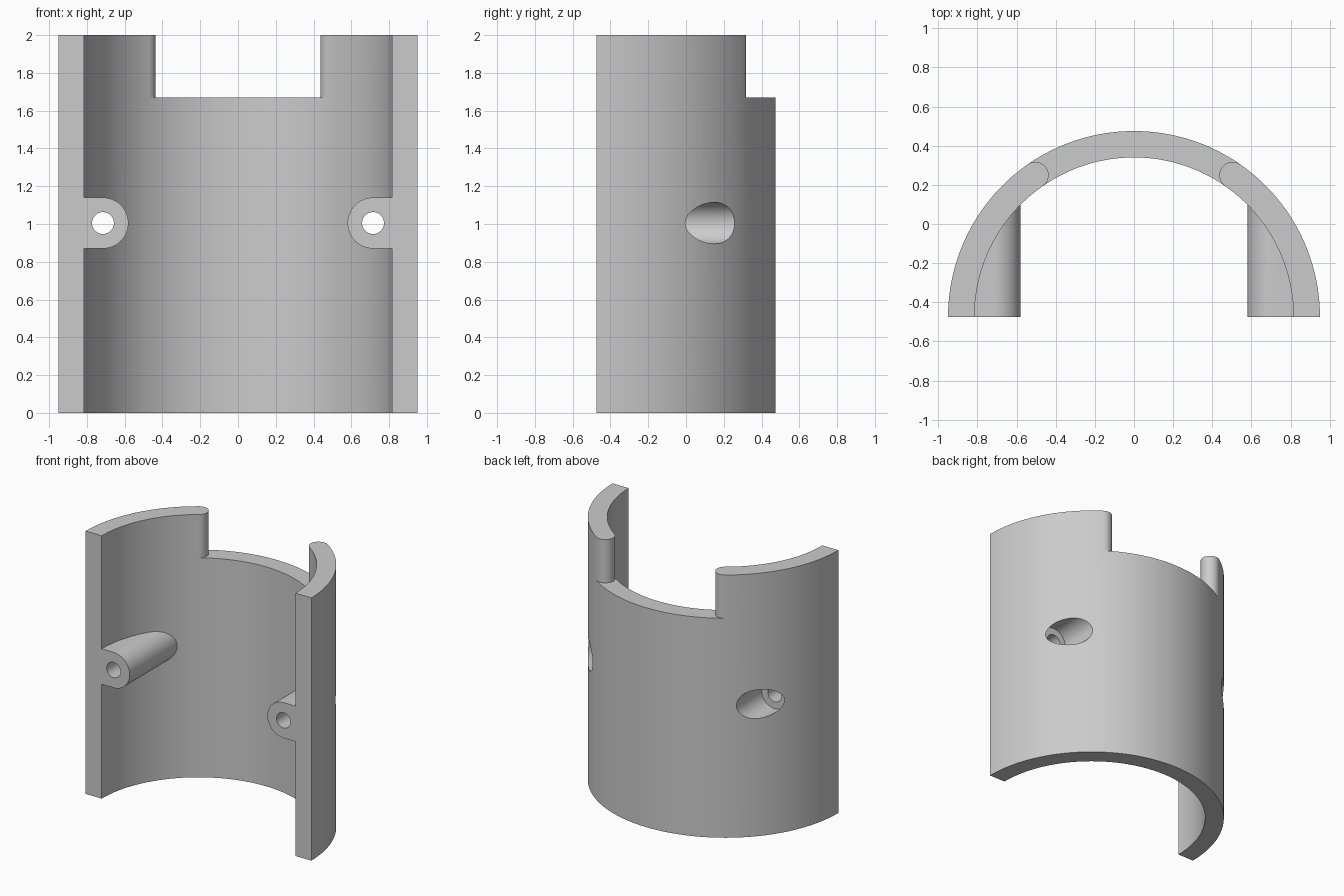
import bpy
import bmesh
from math import sin, cos, pi, radians
from mathutils import Matrix, Vector

if "Cube" in bpy.data.objects:
    bpy.data.objects.remove(bpy.data.objects["Cube"], do_unlink=True)

OUTER, INNER, HEIGHT = 0.95, 0.815, 2.0
AXIS_Y = -0.475                      # cylinder axis, also the flat front plane
NOTCH_Z, NOTCH_ANGLE = 1.67, radians(55.2)
BOSS_X, BOSS_Z = 0.715, 1.005
BOSS_R, BORE_R, SCREW_R = 0.135, 0.11, 0.058
BORE_FLOOR = -0.045

grey = bpy.data.materials.new("plain grey")
grey.use_nodes = True
grey.diffuse_color = (0.6, 0.6, 0.6, 1)
grey.node_tree.nodes["Principled BSDF"].inputs["Base Color"].default_value = (0.6, 0.6, 0.6, 1)


def arc(cx, cy, r, start, end, steps):
    return [(cx + r * cos(start + (end - start) * i / steps),
             cy + r * sin(start + (end - start) * i / steps)) for i in range(steps + 1)]


def prism(name, outline, low, high, along_y=False):
    """Extrude a flat outline along z, or an x-z outline along y."""
    bm = bmesh.new()
    place = (lambda a, b: (a, low, b)) if along_y else (lambda a, b: (a, b, low))
    face = bm.faces.new([bm.verts.new(place(a, b)) for a, b in outline])
    new = bmesh.ops.extrude_face_region(bm, geom=[face])["geom"]
    step = Vector((0, high - low, 0)) if along_y else Vector((0, 0, high - low))
    bmesh.ops.translate(bm, vec=step, verts=[v for v in new if isinstance(v, bmesh.types.BMVert)])
    bmesh.ops.recalc_face_normals(bm, faces=bm.faces)
    mesh = bpy.data.meshes.new(name)
    bm.to_mesh(mesh)
    bm.free()
    mesh.materials.append(grey)
    obj = bpy.data.objects.new(name, mesh)
    bpy.context.collection.objects.link(obj)
    return obj


def cut(target, cutter):
    """Subtract the cutter and discard it."""
    mod = target.modifiers.new("cut", "BOOLEAN")
    mod.operation, mod.solver, mod.object = "DIFFERENCE", "EXACT", cutter
    bpy.context.view_layer.objects.active = target
    bpy.ops.object.modifier_apply(modifier=mod.name)
    bpy.data.objects.remove(cutter, do_unlink=True)


# Solid half cylinder
shell = prism("half_shell", arc(0, AXIS_Y, OUTER, 0, pi, 96), 0, HEIGHT)

# Cavity, leaving the two screw bosses standing
cavity_outline = arc(0, AXIS_Y, INNER, 0, pi, 96) + [(-INNER, -0.8), (INNER, -0.8)]
cavity = prism("cavity_cutter", cavity_outline, -0.2, HEIGHT + 0.2)
for side in (-1, 1):
    rounded = arc(BOSS_X, BOSS_Z, BOSS_R, pi / 2, 3 * pi / 2, 32)
    rounded += [(0.92, BOSS_Z - BOSS_R), (0.92, BOSS_Z + BOSS_R)]
    cut(cavity, prism("boss", [(side * x, z) for x, z in rounded], -1, 0.6, True))
cut(shell, cavity)

# Top notch whose ends leave fully rounded tips on the wall
mid, tip = (OUTER + INNER) / 2, (OUTER - INNER) / 2
ca, sa = cos(NOTCH_ANGLE), sin(NOTCH_ANGLE)
edge = [(1.2 * ca, AXIS_Y + 1.2 * sa)]
edge += arc(mid * ca, AXIS_Y + mid * sa, tip, NOTCH_ANGLE, NOTCH_ANGLE + pi, 20)
edge += [(0.6 * ca, AXIS_Y + 0.6 * sa)]
notch = edge + [(-x, y) for x, y in reversed(edge)]
cut(shell, prism("notch_cutter", notch, NOTCH_Z, HEIGHT + 0.2))

# Screw holes, counterbored from the back
for side in (-1, 1):
    for radius, start in ((SCREW_R, -0.8), (BORE_R, BORE_FLOOR)):
        ring = arc(side * BOSS_X, BOSS_Z, radius, 0, 2 * pi, 48)[:-1]
        cut(shell, prism("hole_cutter", ring, start, 0.8, True))

bpy.ops.object.select_all(action="DESELECT")
shell.select_set(True)
bpy.context.view_layer.objects.active = shell
bpy.ops.object.shade_smooth_by_angle(angle=radians(30))
